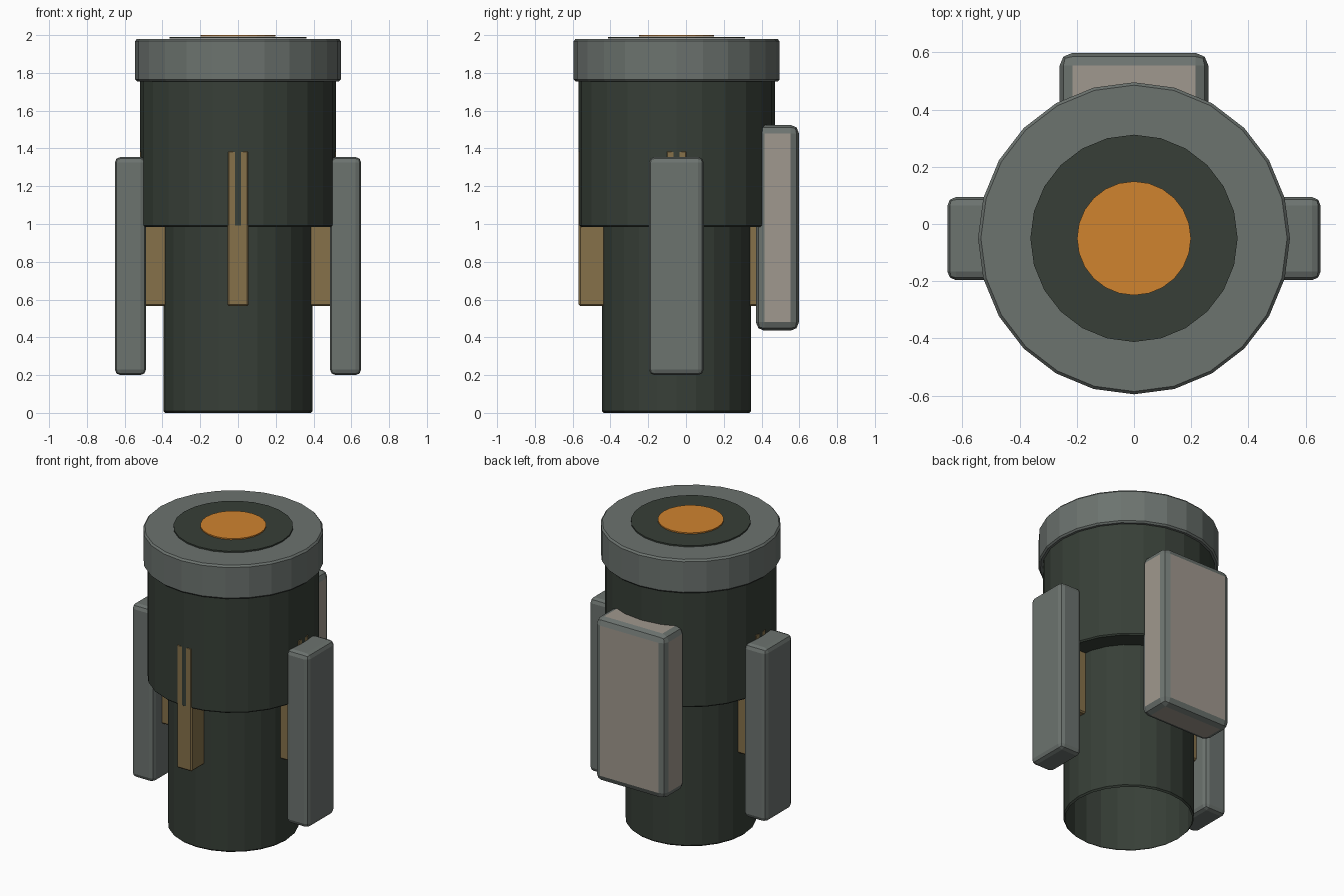
import bpy, bmesh, math

if "Cube" in bpy.data.objects:
    bpy.data.objects.remove(bpy.data.objects["Cube"])

AXIS_Y = -0.05   # centre line of the body
SIDES = 24


def material(name, srgb):
    lin = [((c / 255 + 0.055) / 1.055) ** 2.4 for c in srgb]
    m = bpy.data.materials.new(name)
    m.diffuse_color = (*lin, 1)
    m.use_nodes = True
    m.node_tree.nodes["Principled BSDF"].inputs["Base Color"].default_value = m.diffuse_color
    return m


dark = material("dark green", (55, 63, 55))
grey = material("steel grey", (108, 115, 111))
beige = material("beige", (160, 152, 142))
brass = material("brass", (134, 113, 74))
orange = material("orange", (208, 131, 47))


def add_object(name, bm, mats):
    bmesh.ops.recalc_face_normals(bm, faces=bm.faces)
    me = bpy.data.meshes.new(name)
    bm.to_mesh(me)
    bm.free()
    for m in mats:
        me.materials.append(m)
    ob = bpy.data.objects.new(name, me)
    bpy.context.collection.objects.link(ob)
    return ob


def lathe(name, profile, mat):
    """Spin a (radius, z) profile round the body axis."""
    bm = bmesh.new()
    rings = []
    for r, z in profile:
        rings.append([bm.verts.new((r * math.sin(2 * math.pi * i / SIDES),
                                    AXIS_Y + r * math.cos(2 * math.pi * i / SIDES), z))
                      for i in range(SIDES)])
    for a, b in zip(rings, rings[1:]):
        for i in range(SIDES):
            j = (i + 1) % SIDES
            bm.faces.new((a[i], a[j], b[j], b[i]))
    return bm, rings


def turned(name, profile, mat, cap_top=False):
    bm, rings = lathe(name, profile, mat)
    if cap_top:
        bm.faces.new(rings[-1])
    return add_object(name, bm, [mat])


def box(name, lo, hi, bevel, mats, segments=2):
    """Bevelled box; the bevel takes the last material."""
    bm = bmesh.new()
    bmesh.ops.create_cube(bm, size=1)
    for v in bm.verts:
        v.co = [lo[k] if v.co[k] < 0 else hi[k] for k in range(3)]
    bmesh.ops.bevel(bm, geom=bm.edges[:], offset=bevel, segments=segments,
                    profile=0.5, affect='EDGES', material=len(mats) - 1)
    return add_object(name, bm, mats)


# Stepped tube body, open at the bottom
turned("body", [(0.385, 0), (0.395, 0.01), (0.395, 0.985), (0.512, 0.985),
                (0.52, 0.993), (0.52, 1.77)], dark)

# Collar and the two discs on top
turned("collar", [(0.5, 1.755), (0.535, 1.755), (0.545, 1.765), (0.545, 1.968),
                  (0.535, 1.98)], grey, True)
turned("dark_disc", [(0.362, 1.982), (0.362, 1.991)], dark, True)
turned("orange_disc", [(0.199, 1.992), (0.199, 2.0)], orange, True)

# Side panels
for side, x0, x1 in (("left", -0.652, -0.487), ("right", 0.487, 0.652)):
    box(side + "_panel", (x0, -0.196, 0.2), (x1, 0.094, 1.355), 0.03, [grey])

# Back panel, beige faces with grey edges
box("back_panel", (-0.26, 0.37, 0.435), (0.26, 0.598, 1.525), 0.045, [beige, grey])

# Four brass tabs round the step
for k, where in enumerate(("right", "back", "left", "front")):
    tab = box(where + "_tab", (0.37, -0.056, 0.565), (0.518, 0.056, 1.39), 0.009, [brass], 1)
    tab.rotation_euler.z = k * math.pi / 2
    tab.location.y = AXIS_Y
